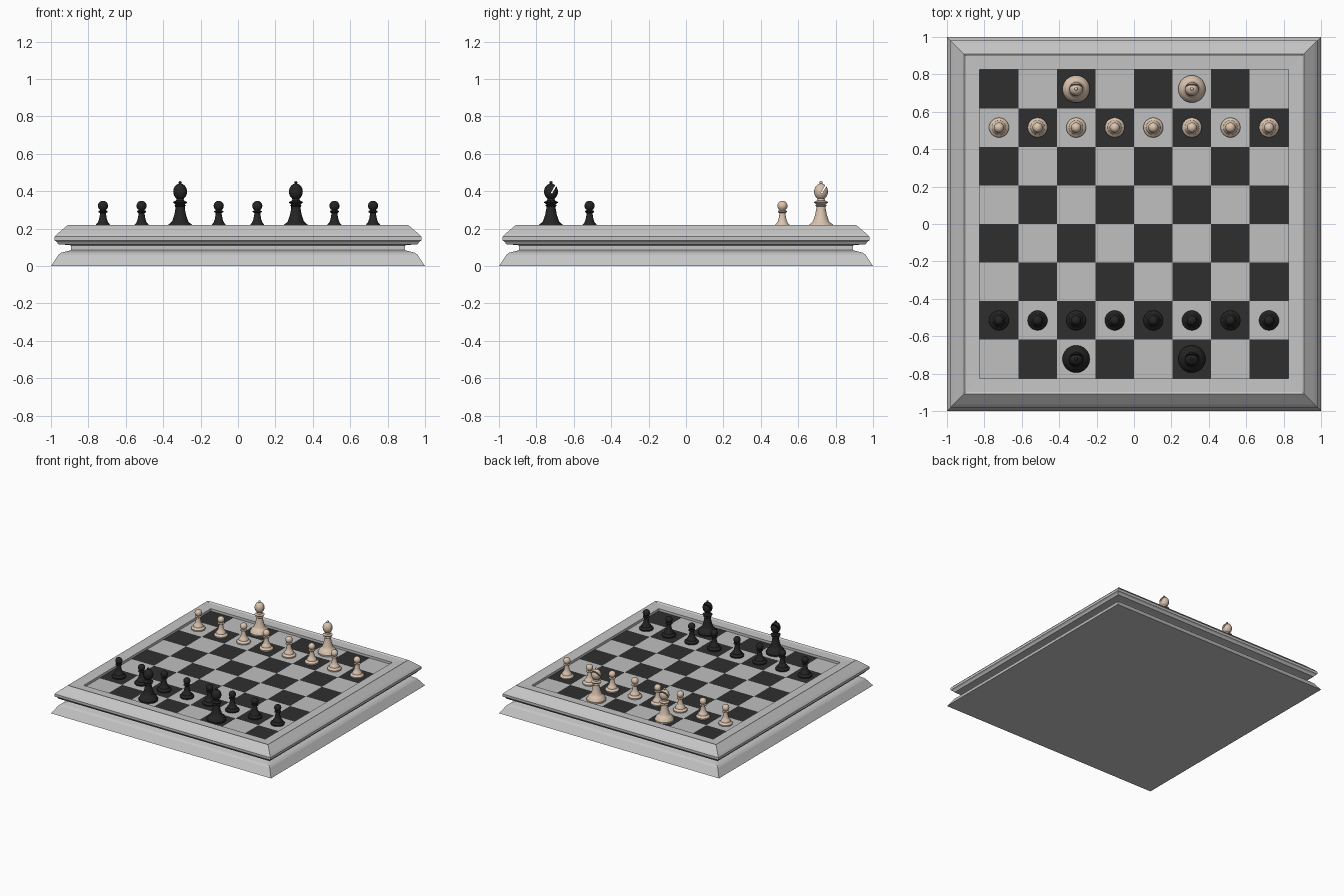
import bpy, bmesh, math

if "Cube" in bpy.data.objects:
    bpy.data.objects.remove(bpy.data.objects["Cube"])

HALF = 0.825             # half width of the playing field
CELL = HALF * 2 / 8
FLOOR = 0.19             # height of the playing field


def material(name, rgb):
    m = bpy.data.materials.new(name)
    m.diffuse_color = (*rgb, 1)
    m.use_nodes = True
    m.node_tree.nodes["Principled BSDF"].inputs["Base Color"].default_value = m.diffuse_color
    return m


FRAME = material("frame_grey", (0.56, 0.56, 0.56))
LIGHT = material("light_square_grey", (0.53, 0.53, 0.53))
DARK = material("dark_square_grey", (0.028, 0.028, 0.028))
IVORY = material("ivory_piece", (0.70, 0.55, 0.43))
EBONY = material("black_piece", (0.018, 0.018, 0.018))


def make_object(name, bm, mats):
    mesh = bpy.data.meshes.new(name)
    bm.to_mesh(mesh)
    bm.free()
    for m in mats:
        mesh.materials.append(m)
    ob = bpy.data.objects.new(name, mesh)
    bpy.context.collection.objects.link(ob)
    return ob


def select_only(ob):
    bpy.ops.object.select_all(action='DESELECT')
    ob.select_set(True)
    bpy.context.view_layer.objects.active = ob


def loft(profile, sides, phase=0.0, stretch=1.0, cap_top=True):
    """Stack rings of (radius, height), closed at the bottom."""
    bm = bmesh.new()
    rings = []
    for r, z in profile:
        angles = [phase + 2 * math.pi * k / sides for k in range(sides)]
        rings.append([bm.verts.new((r * stretch * math.cos(a), r * stretch * math.sin(a), z))
                      for a in angles])
    for a, b in zip(rings, rings[1:]):
        for k in range(sides):
            n = (k + 1) % sides
            bm.faces.new((a[k], a[n], b[n], b[k]))
    bm.faces.new(rings[0][::-1])
    if cap_top:
        bm.faces.new(rings[-1])
    return bm


# moulded square frame: plinth, recessed neck, bevelled upper slab, inner lip
frame_profile = [(1.0, 0), (0.96, 0.06), (0.945, 0.072), (0.90, 0.083), (0.893, 0.085),
                 (0.893, 0.11), (0.905, 0.113), (0.96, 0.116), (0.97, 0.13), (0.98, 0.137),
                 (0.98, 0.157), (0.965, 0.173), (0.91, 0.22), (0.897, 0.212),
                 (HALF, 0.21), (HALF, FLOOR)]
make_object("board_frame",
            loft(frame_profile, 4, math.pi / 4, math.sqrt(2), cap_top=False), [FRAME])

# checkered playing field
bm = bmesh.new()
bmesh.ops.create_grid(bm, x_segments=8, y_segments=8, size=HALF)
for f in bm.faces:
    c = f.calc_center_median()
    i, j = int((c.x + HALF) / CELL), int((c.y + HALF) / CELL)
    f.material_index = (i + j) % 2
for v in bm.verts:
    v.co.z = FLOOR
make_object("playing_field", bm, [LIGHT, DARK])


def ball(r, z, height, start, end, steps):
    """Elliptical profile points between two angles measured from below."""
    pts = []
    for k in range(steps + 1):
        a = math.radians(start + (end - start) * k / steps)
        pts.append((r * math.sin(a), z - height * math.cos(a)))
    return pts


# piece profiles, heights measured from the playing field
pawn_profile = ([(0.052, 0), (0.053, 0.010), (0.047, 0.018), (0.038, 0.024), (0.036, 0.034),
                 (0.028, 0.042), (0.021, 0.060), (0.016, 0.088), (0.016, 0.094),
                 (0.025, 0.099), (0.025, 0.104), (0.015, 0.108)]
                + ball(0.027, 0.132, 0.027, 35, 176, 10))
bishop_profile = ([(0.072, 0), (0.073, 0.012), (0.066, 0.022), (0.062, 0.033), (0.050, 0.042),
                   (0.043, 0.050), (0.040, 0.058), (0.031, 0.085), (0.025, 0.118),
                   (0.024, 0.128), (0.031, 0.133), (0.024, 0.139), (0.037, 0.149),
                   (0.037, 0.153), (0.022, 0.160), (0.019, 0.168)]
                  + ball(0.037, 0.208, 0.043, 32, 168, 12)
                  + ball(0.009, 0.256, 0.008, 45, 172, 6))

pawn = make_object("pawn", loft(pawn_profile, 32), [IVORY])
bishop = make_object("bishop", loft(bishop_profile, 32), [IVORY])

# slanted slit through the bishop's head
bm = bmesh.new()
bmesh.ops.create_cube(bm, size=1)
cutter = make_object("slit_cutter", bm, [IVORY])
cutter.scale = (0.2, 0.008, 0.075)
cutter.rotation_euler.x = math.radians(-30)
cutter.location = (0, 0.021, 0.232)
cutter.hide_render = True
select_only(bishop)
mod = bishop.modifiers.new("slit", 'BOOLEAN')
mod.operation = 'DIFFERENCE'
mod.solver = 'EXACT'
mod.object = cutter
bpy.ops.object.modifier_apply(modifier=mod.name)
bpy.data.objects.remove(cutter)

for ob in (pawn, bishop):
    select_only(ob)
    bpy.ops.object.shade_smooth_by_angle(angle=math.radians(35))


def place_set(source, side, mat, columns, row):
    mesh = source.data.copy()
    mesh.materials.clear()
    mesh.materials.append(mat)
    for i in columns:
        ob = bpy.data.objects.new(f"{side}_{source.name}_{i + 1}", mesh)
        ob.location = ((i - 3.5) * CELL, (row - 3.5) * CELL, FLOOR)
        bpy.context.collection.objects.link(ob)


# both sides: a full row of pawns and two bishops
for side, mat, back, front in (("black", EBONY, 0, 1), ("ivory", IVORY, 7, 6)):
    place_set(pawn, side, mat, range(8), front)
    place_set(bishop, side, mat, (2, 5), back)
bpy.data.objects.remove(pawn)
bpy.data.objects.remove(bishop)
